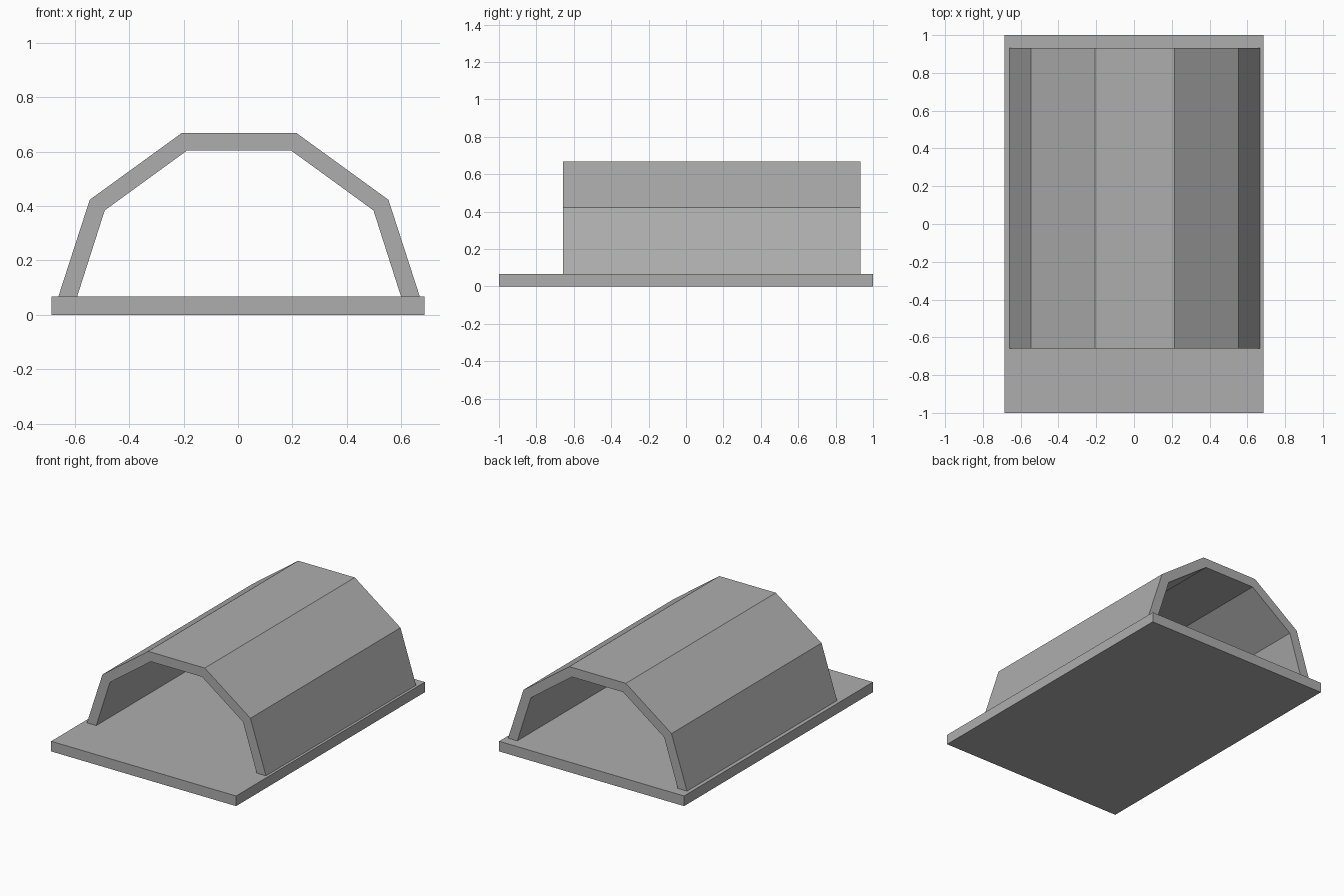
import bpy
import bmesh

cube = bpy.data.objects.get("Cube")
if cube:
    bpy.data.objects.remove(cube, do_unlink=True)

grey = bpy.data.materials.new("plain grey")
grey.use_nodes = True
colour = (0.42, 0.42, 0.42, 1)
grey.diffuse_color = colour
grey.node_tree.nodes["Principled BSDF"].inputs["Base Color"].default_value = colour


def extrude_profile(name, points, y_front, y_back):
    """Solid made by sweeping an (x, z) outline along y."""
    bm = bmesh.new()
    face = bm.faces.new([bm.verts.new((x, y_front, z)) for x, z in points])
    swept = bmesh.ops.extrude_face_region(bm, geom=[face])["geom"]
    moved = [v for v in swept if isinstance(v, bmesh.types.BMVert)]
    bmesh.ops.translate(bm, verts=moved, vec=(0, y_back - y_front, 0))
    bmesh.ops.recalc_face_normals(bm, faces=bm.faces)
    mesh = bpy.data.meshes.new(name)
    bm.to_mesh(mesh)
    bm.free()
    mesh.materials.append(grey)
    obj = bpy.data.objects.new(name, mesh)
    bpy.context.collection.objects.link(obj)
    return obj


def mirrored(half, centre):
    """Left half of a line, from foot to crown, continued down the right."""
    return ([(centre + x, z) for x, z in half]
            + [(centre - x, z) for x, z in reversed(half)])


# Flat rectangular floor slab
top = 0.068
extrude_profile("floor_slab", mirrored([(0.686, 0), (0.686, top)], 0), -1, 1)

# Five-sided open vault standing on the slab
outer = mirrored([(0.664, top), (0.549, 0.423), (0.21, 0.669)], 0.004)
inner = mirrored([(0.595, top), (0.494, 0.384), (0.19, 0.605)], 0.004)
extrude_profile("vault_shell", outer + inner[::-1], -0.658, 0.932)
